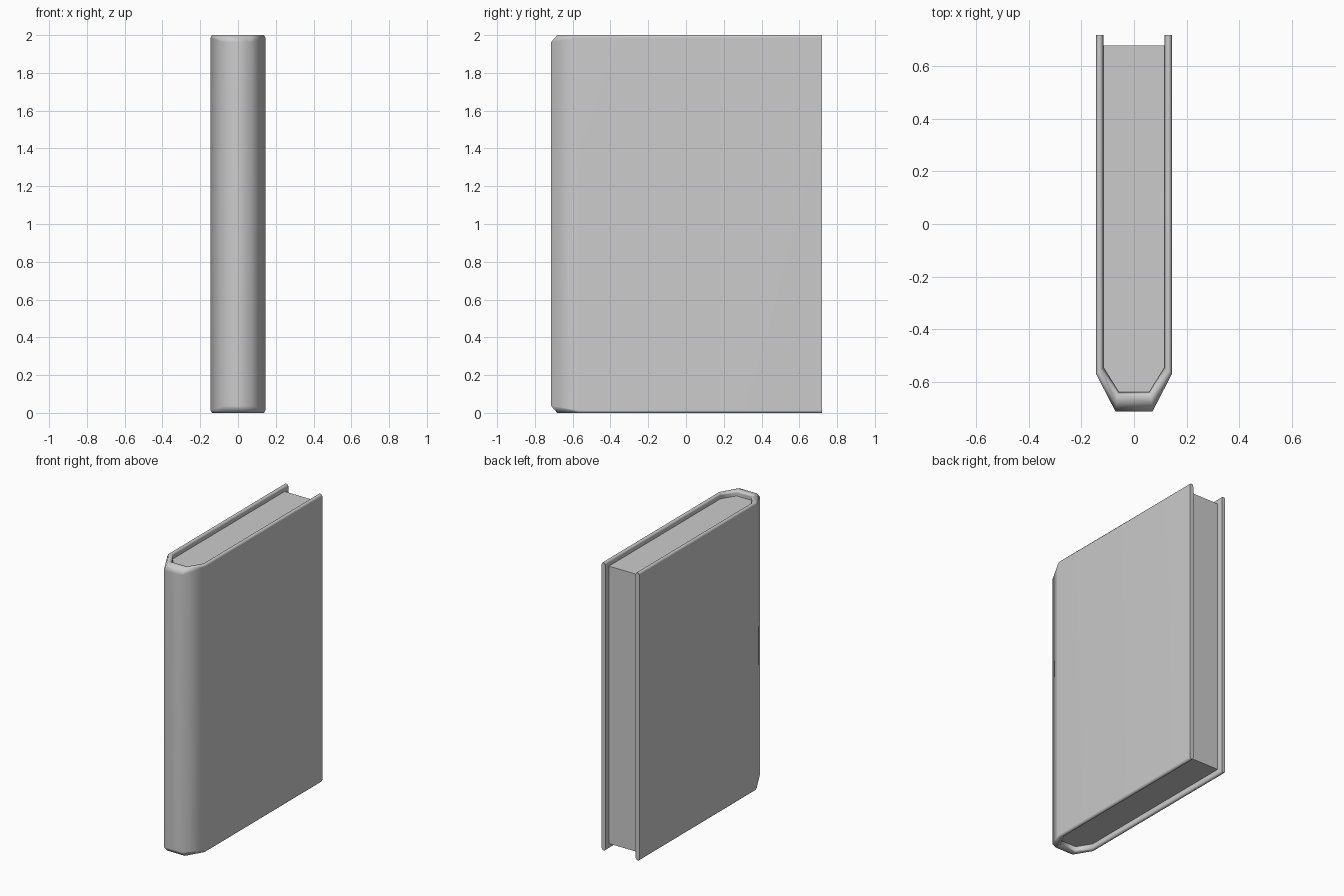
import bpy, bmesh, math

if "Cube" in bpy.data.objects:
    bpy.data.objects.remove(bpy.data.objects["Cube"])

H = 2.0


def finish(name, bm):
    bmesh.ops.recalc_face_normals(bm, faces=bm.faces)
    mesh = bpy.data.meshes.new(name)
    bm.to_mesh(mesh)
    bm.free()
    ob = bpy.data.objects.new(name, mesh)
    bpy.context.collection.objects.link(ob)
    return ob


# half plan of the cover, fore-edge to spine:
# (outer xy, rim outer xy, rim inner xy, inner xy, outer bevel drop)
half = [
    ((0.145, 0.72), (0.138, 0.72), (0.124, 0.72), (0.117, 0.72), 0.014),
    ((0.145, -0.57), (0.138, -0.565), (0.124, -0.553), (0.117, -0.545), 0.014),
    ((0.07, -0.715), (0.068, -0.682), (0.063, -0.652), (0.058, -0.64), 0.038),
]


def flip(station):
    return tuple((-p[0], p[1]) for p in station[:4]) + (station[4],)


stations = half + [flip(s) for s in reversed(half)]

# cover: bevelled cross-section carried around the plan
bm = bmesh.new()
rings = []
for outer, rim_o, rim_i, inner, drop in stations:
    section = [(outer, drop), (outer, H - drop), (rim_o, H), (rim_i, H),
               (inner, H - 0.014), (inner, 0.014), (rim_i, 0), (rim_o, 0)]
    rings.append([bm.verts.new((p[0], p[1], z)) for p, z in section])
for a, b in zip(rings, rings[1:]):
    for i in range(8):
        j = (i + 1) % 8
        bm.faces.new((a[i], a[j], b[j], b[i]))
bm.faces.new(rings[0])
bm.faces.new(rings[-1])
cover = finish("cover", bm)

# soft shading around the spine, flat boards
bpy.context.view_layer.objects.active = cover
cover.select_set(True)
bpy.ops.object.shade_smooth_by_angle(angle=math.radians(66))
weighted = cover.modifiers.new("board_normals", 'WEIGHTED_NORMAL')
weighted.keep_sharp = True

# page block: recessed at top, bottom and fore-edge
bm = bmesh.new()
plan = [(0.118, 0.68)] + [s[3] for s in half[1:]]
plan += [(-x, y) for x, y in reversed(plan)]
base = bm.faces.new([bm.verts.new((x, y, 0.035)) for x, y in plan])
top = bmesh.ops.extrude_face_region(bm, geom=[base], use_keep_orig=True)
bmesh.ops.translate(bm, vec=(0, 0, H - 0.07),
                    verts=[g for g in top["geom"] if isinstance(g, bmesh.types.BMVert)])
finish("page_block", bm)
